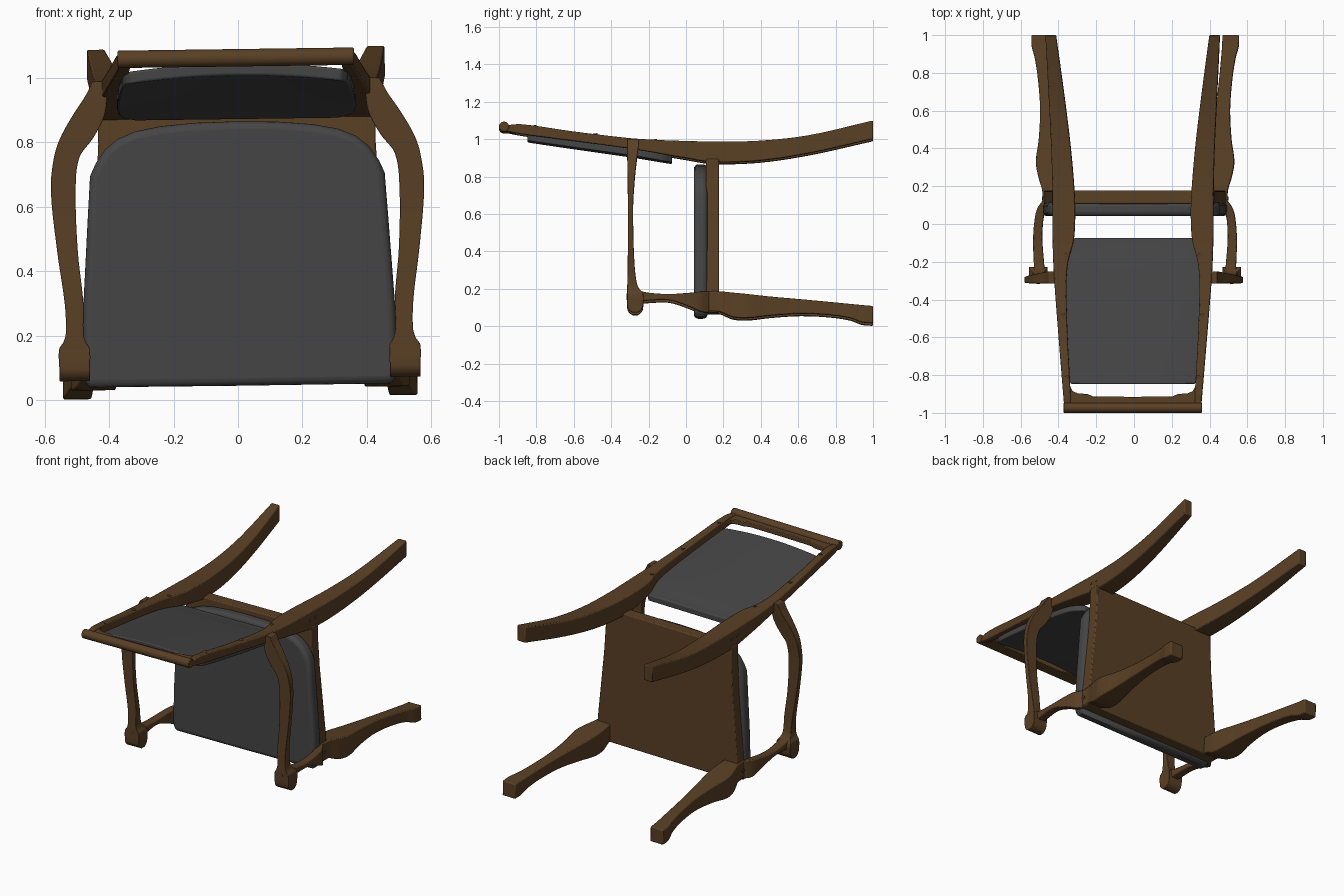
import bpy, bmesh, math
from mathutils import Matrix, Vector


def material(name, rgb):
    m = bpy.data.materials.new(name)
    m.diffuse_color = (*rgb, 1)
    return m


WOOD = material("wood", (0.10, 0.05, 0.018))
CLOTH = material("upholstery", (0.06, 0.06, 0.06))
# The whole chair is rolled very slightly about its long axis
TILT = (Matrix.Translation((0, 0, 0.55)) @ Matrix.Rotation(-0.0135, 4, 'Y')
        @ Matrix.Translation((0, 0, -0.55)))


def finish(name, bm, mat, bevel=0.006, segments=2, mirror=False):
    bmesh.ops.recalc_face_normals(bm, faces=bm.faces)
    me = bpy.data.meshes.new(name)
    bm.to_mesh(me)
    bm.free()
    me.materials.append(mat)
    ob = bpy.data.objects.new(name, me)
    bpy.context.collection.objects.link(ob)
    if bevel:
        b = ob.modifiers.new("bevel", 'BEVEL')
        b.width, b.segments = bevel, segments
        b.limit_method, b.angle_limit = 'ANGLE', math.radians(40)
    if mirror:
        ob.modifiers.new("mirror", 'MIRROR')
    bpy.ops.object.select_all(action='DESELECT')
    ob.select_set(True)
    bpy.context.view_layer.objects.active = ob
    bpy.ops.object.shade_smooth_by_angle(angle=math.radians(35))
    ob.matrix_world = TILT
    return ob


def smooth_keys(keys, steps=5):
    """Smooth curve through key rows (station, values...)."""
    n = len(keys)

    def slope(i, k):
        a, b = keys[max(i - 1, 0)], keys[min(i + 1, n - 1)]
        return (b[k] - a[k]) / (b[0] - a[0])
    rows = []
    for i in range(n - 1):
        p, q = keys[i], keys[i + 1]
        h = q[0] - p[0]
        for s in range(steps):
            t = s / steps
            row = [p[0] + h * t]
            for k in range(1, len(p)):
                row.append((2*t**3 - 3*t**2 + 1) * p[k] + (3*t**2 - 2*t**3) * q[k]
                           + h * ((t**3 - 2*t**2 + t) * slope(i, k) + (t**3 - t**2) * slope(i + 1, k)))
            rows.append(row)
    return rows + [list(keys[-1])]


def skin(rings):
    bm = bmesh.new()
    vs = [[bm.verts.new(p) for p in r] for r in rings]
    n = len(vs[0])
    for a, b in zip(vs, vs[1:]):
        for i in range(n):
            j = (i + 1) % n
            bm.faces.new((a[i], a[j], b[j], b[i]))
    bm.faces.new(vs[0])
    bm.faces.new(vs[-1][::-1])
    return bm


def rail(name, axis, keys, **kw):
    """Shaped bar: rows are (station, x0, x1, c0, c1), c being the remaining axis."""
    rings = []
    for s, x0, x1, c0, c1 in smooth_keys(keys):
        ring = [(x0, c0), (x1, c0), (x1, c1), (x0, c1)]
        rings.append([(x, s, c) if axis == 'y' else (x, c, s) for x, c in ring])
    return finish(name, skin(rings), WOOD, mirror=True, **kw)


def panel(name, half, axis, lo, hi, mat, **kw):
    """Symmetric outline (x >= 0 half given) extruded along y or z."""
    pts = half + [(-x, v) for x, v in reversed(half) if x > 1e-6]
    rings = [[(x, d, v) if axis == 'y' else (x, v, d) for x, v in pts] for d in (lo, hi)]
    return finish(name, skin(rings), mat, **kw)


# Back legs running on into the back posts
rail("back_leg_and_post", 'y', [
    (-0.975, 0.328, 0.362, 1.040, 1.068), (-0.88, 0.330, 0.370, 1.022, 1.075),
    (-0.60, 0.345, 0.393, 0.985, 1.036), (-0.32, 0.352, 0.415, 0.947, 1.002),
    (-0.20, 0.343, 0.422, 0.928, 0.993), (-0.10, 0.316, 0.425, 0.910, 0.988),
    (0.00, 0.307, 0.426, 0.893, 0.985), (0.14, 0.308, 0.426, 0.872, 0.982),
    (0.39, 0.328, 0.432, 0.879, 0.986), (0.66, 0.360, 0.445, 0.919, 1.016),
    (1.00, 0.406, 0.462, 0.995, 1.094)])

# Shaped front legs
rail("front_leg", 'y', [
    (0.11, 0.395, 0.488, 0.075, 0.180), (0.18, 0.390, 0.492, 0.070, 0.180),
    (0.25, 0.385, 0.512, 0.042, 0.173), (0.33, 0.388, 0.525, 0.037, 0.165),
    (0.45, 0.405, 0.510, 0.050, 0.152), (0.61, 0.428, 0.503, 0.060, 0.138),
    (0.77, 0.445, 0.515, 0.053, 0.123), (0.88, 0.455, 0.532, 0.036, 0.112),
    (0.94, 0.460, 0.548, 0.014, 0.106), (1.00, 0.462, 0.550, 0.009, 0.101)])

# Curved arms ending in rounded hand blocks
rail("arm", 'z', [
    (0.066, 0.465, 0.560, -0.285, -0.258), (0.078, 0.465, 0.560, -0.303, -0.241),
    (0.10, 0.465, 0.560, -0.314, -0.230), (0.165, 0.465, 0.560, -0.315, -0.229),
    (0.19, 0.478, 0.545, -0.315, -0.248), (0.22, 0.484, 0.538, -0.314, -0.262),
    (0.31, 0.483, 0.541, -0.312, -0.274), (0.47, 0.498, 0.562, -0.311, -0.281),
    (0.66, 0.502, 0.579, -0.311, -0.282), (0.76, 0.489, 0.568, -0.312, -0.276),
    (0.82, 0.445, 0.548, -0.313, -0.271), (0.887, 0.410, 0.510, -0.314, -0.263),
    (0.95, 0.400, 0.468, -0.315, -0.254), (0.995, 0.398, 0.445, -0.315, -0.250)])

# Arm supports between the seat corners and the hand blocks
rail("arm_support", 'y', [
    (-0.25, 0.478, 0.535, 0.125, 0.183), (-0.20, 0.482, 0.536, 0.130, 0.172),
    (-0.09, 0.490, 0.540, 0.132, 0.165), (0.02, 0.486, 0.532, 0.097, 0.172),
    (0.08, 0.470, 0.518, 0.070, 0.178), (0.125, 0.455, 0.489, 0.068, 0.180)])

# Seat board
panel("seat_board", [(0.430, 0.89), (0.430, 0.80), (0.440, 0.62), (0.458, 0.42),
                     (0.476, 0.22), (0.487, 0.068)], 'y', 0.107, 0.177, WOOD)

# Seat cushion
panel("seat_cushion", [(0.0, 0.865), (0.13, 0.862), (0.235, 0.853), (0.315, 0.838), (0.37, 0.815),
                       (0.41, 0.782), (0.440, 0.738), (0.457, 0.70), (0.467, 0.55), (0.483, 0.30),
                       (0.489, 0.10), (0.484, 0.06), (0.465, 0.046), (0.0, 0.045)],
      'y', 0.042, 0.115, CLOTH, bevel=0.028, segments=4)

# Back cushion, slightly hollowed across its width
rings = []
for y, w, z, hollow in smooth_keys([
        (-0.848, 0.325, 0.986, 0.022), (-0.82, 0.345, 0.982, 0.021), (-0.60, 0.362, 0.950, 0.016),
        (-0.33, 0.370, 0.912, 0.008), (-0.19, 0.366, 0.890, 0.004), (-0.12, 0.350, 0.878, 0.0),
        (-0.075, 0.315, 0.871, 0.0)], 4):
    us = [i / 8 - 1 for i in range(17)]
    low = [(u * w, y, z + hollow * (1 - u * u)) for u in us]
    rings.append(low + [(x, yy, zz + 0.038) for x, yy, zz in reversed(low)])
finish("back_cushion", skin(rings), CLOTH, bevel=0.016, segments=3)

# Top rail of the back with its shaped underside
panel("top_rail", [(0.0, -0.915), (0.21, -0.913), (0.24, -0.900), (0.29, -0.897),
                   (0.318, -0.885), (0.334, -0.855), (0.35, -0.855), (0.35, -0.975)],
      'z', 1.036, 1.066, WOOD, bevel=0.004)


def dowel(name, centre, axis, radius, length, mirror=True, bevel=0.0):
    bm = bmesh.new()
    rot = Vector((0, 0, 1)).rotation_difference(Vector(axis)).to_matrix().to_4x4()
    bmesh.ops.create_cone(bm, cap_ends=True, segments=24, radius1=radius, radius2=radius,
                          depth=length, matrix=Matrix.Translation(centre) @ rot)
    return finish(name, bm, WOOD, bevel=bevel, mirror=mirror)


# Rounded roll along the very top
dowel("top_roll", (0, -0.973, 1.062), (1, 0, 0), 0.027, 0.733, mirror=False, bevel=0.004)

# Wooden plugs covering the joints
dowel("arm_plug", (0.512, -0.314, 0.157), (0, 1, 0), 0.010, 0.006)
for y in (0.11, 0.16):
    dowel("leg_plug", (0.425, y, 0.93), (1, 0, 0), 0.010, 0.008)
dowel("seat_plug", (0.489, 0.135, 0.125), (1, 0, 0), 0.010, 0.010)
for x, y, z in ((0.352, -0.165, 0.991), (0.368, -0.485, 1.022), (0.347, -0.81, 1.066)):
    dowel("post_plug", (x, y, z), (0, -0.12, 1), 0.011, 0.008)
